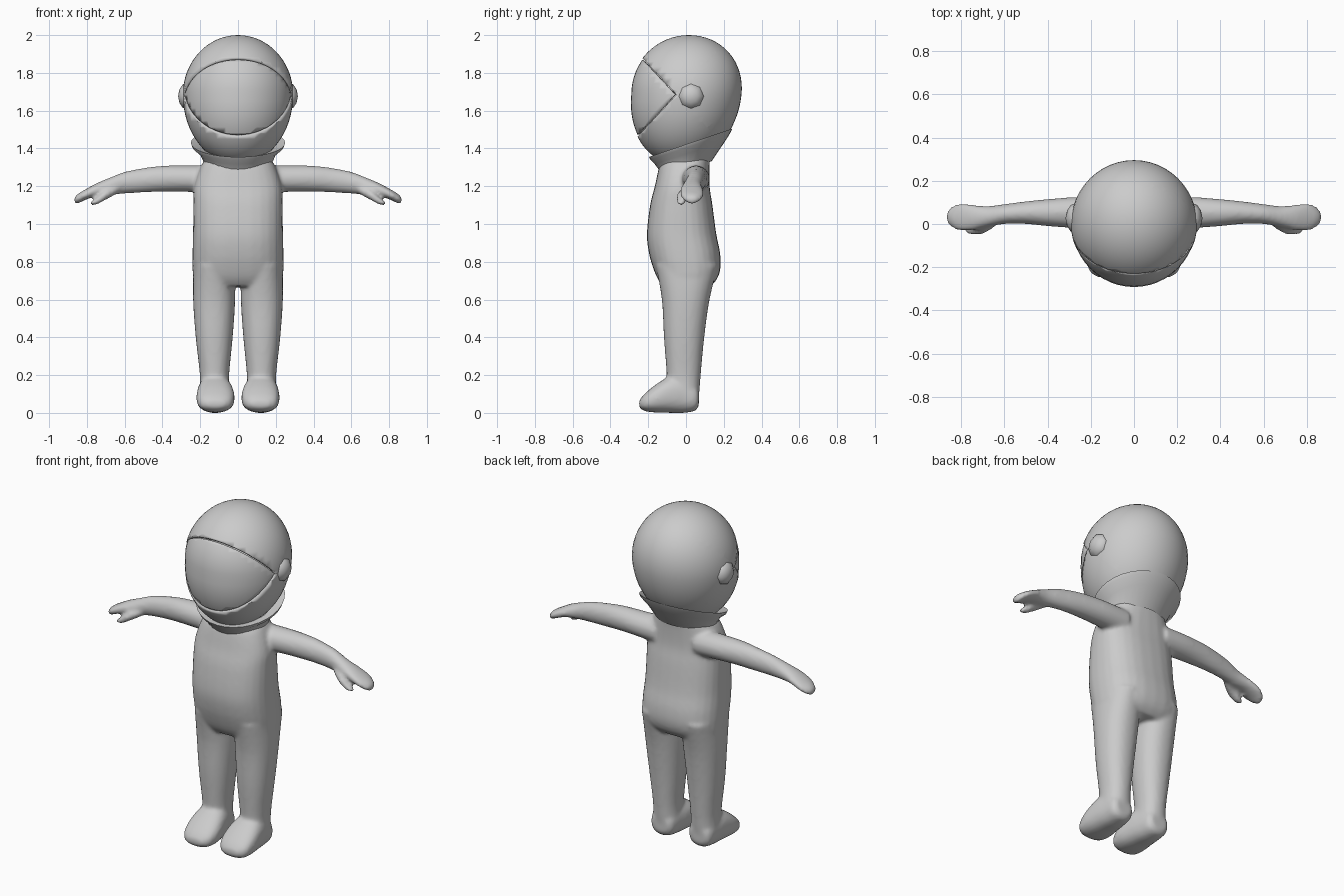
import bpy, bmesh, math
from mathutils import Vector

if "Cube" in bpy.data.objects:
    bpy.data.objects.remove(bpy.data.objects["Cube"])


def finish(name, bm, angle=40):
    bmesh.ops.recalc_face_normals(bm, faces=bm.faces[:])
    me = bpy.data.meshes.new(name)
    bm.to_mesh(me)
    bm.free()
    ob = bpy.data.objects.new(name, me)
    bpy.context.collection.objects.link(ob)
    bpy.ops.object.select_all(action='DESELECT')
    ob.select_set(True)
    bpy.context.view_layer.objects.active = ob
    bpy.ops.object.shade_smooth_by_angle(angle=math.radians(angle))
    return ob


def densify(rows, n=4):
    """Catmull-Rom interpolation of the section rows."""
    out = []
    for i in range(len(rows) - 1):
        p = [rows[max(i - 1, 0)], rows[i], rows[i + 1], rows[min(i + 2, len(rows) - 1)]]
        for k in range(n):
            t = k / n
            out.append([0.5 * (2 * b + (c - a) * t + (2 * a - 5 * b + 4 * c - d) * t * t
                               + (3 * b - a - 3 * c + d) * t ** 3) for a, b, c, d in zip(*p)])
    return out + [list(rows[-1])]


def loft(bm, rows, axis, side=1, power=2.0, n=28):
    """Tube along an axis; row = (position, a0, a1, b0, b1) section limits."""
    loops = []
    for t, a0, a1, b0, b1 in densify(rows):
        ring = []
        for i in range(n):
            w = 2 * math.pi * i / n
            c, s = math.cos(w), math.sin(w)
            a = (a0 + a1) / 2 + (a1 - a0) / 2 * math.copysign(abs(c) ** (2 / power), c)
            b = (b0 + b1) / 2 + (b1 - b0) / 2 * math.copysign(abs(s) ** (2 / power), s)
            x, y, z = {'x': (t, a, b), 'y': (a, t, b), 'z': (a, b, t)}[axis]
            ring.append(bm.verts.new((side * x, y, z)))
        loops.append(ring)
    for r, q in zip(loops, loops[1:]):
        for i in range(n):
            bm.faces.new((r[i], r[(i + 1) % n], q[(i + 1) % n], q[i]))
    bm.faces.new(loops[0])
    bm.faces.new(loops[-1])


# Suit: torso, legs, feet, arms and thumbs blended into one skin
bm = bmesh.new()
loft(bm, [(1.36, -.16, .16, -.11, .13), (1.31, -.195, .195, -.14, .125),
          (1.2, -.232, .232, -.165, .125), (1.1, -.237, .237, -.19, .14),
          (.95, -.238, .238, -.207, .16), (.85, -.241, .241, -.197, .18),
          (.77, -.241, .241, -.175, .183), (.71, -.235, .235, -.15, .165),
          (.67, -.2, .2, -.12, .13)], 'z', power=2.5)
for s in (-1, 1):
    loft(bm, [(.78, .02, .236, -.16, .17), (.6, .015, .238, -.128, .125),
              (.4, .028, .224, -.117, .097), (.2, .047, .202, -.102, .078),
              (.1, .045, .203, -.1, .07), (.03, .06, .19, -.09, .055)], 'z', s, 2.2)
    loft(bm, [(.068, .08, .17, .04, .12), (.05, .055, .195, .012, .15),
              (-.01, .04, .205, 0, .19), (-.08, .026, .215, 0, .195),
              (-.16, .018, .22, .002, .15), (-.22, .035, .205, .01, .1),
              (-.248, .075, .165, .03, .065)], 'y', s, 2.4)
    loft(bm, [(.13, -.03, .125, 1.16, 1.31), (.27, -.02, .125, 1.17, 1.31),
              (.4, -.01, .115, 1.171, 1.308), (.5, 0, .105, 1.167, 1.296),
              (.6, 0, .092, 1.161, 1.276), (.68, -.015, .083, 1.152, 1.245),
              (.75, -.03, .09, 1.146, 1.215), (.81, -.032, .095, 1.127, 1.182),
              (.85, -.01, .075, 1.107, 1.158), (.868, .015, .05, 1.112, 1.138)], 'x', s)
    loft(bm, [(.64, -.01, .04, 1.16, 1.2), (.7, -.047, .01, 1.128, 1.18),
              (.75, -.05, .0, 1.102, 1.14), (.782, -.04, -.012, 1.1, 1.118)], 'x', s)
suit = finish("suit_body", bm)
rm = suit.modifiers.new("blend", 'REMESH')
rm.mode = 'VOXEL'
rm.voxel_size = .011
rm.use_smooth_shade = True
sm = suit.modifiers.new("soften", 'SMOOTH')
sm.factor = .5
sm.iterations = 6

# Helmet: egg-shaped sphere split along a wedge into shell and visor
CZ = 1.685


def helmet_part(name, scale, apex_y, keep_front, thickness):
    bm = bmesh.new()
    bmesh.ops.create_uvsphere(bm, u_segments=48, v_segments=32, radius=1)
    for v in bm.verts:
        x, y, z = v.co
        lean = .1 * (.5 + .5 * y) if z > 0 else .1
        z *= .315 if z > 0 else .37
        v.co = Vector((x * .292, y * .294 + lean * z, z)) * scale + Vector((0, 0, CZ))
    for slope in (.93, -.93):
        bmesh.ops.bisect_plane(bm, geom=bm.verts[:] + bm.edges[:] + bm.faces[:],
                               plane_co=(0, apex_y, CZ), plane_no=(0, 1, slope))
    drop = []
    for f in bm.faces:
        c = f.calc_center_median()
        if (c.y < apex_y - .93 * abs(c.z - CZ)) != keep_front:
            drop.append(f)
    bmesh.ops.delete(bm, geom=drop, context='FACES')
    ob = finish(name, bm)
    so = ob.modifiers.new("thickness", 'SOLIDIFY')
    so.thickness = thickness
    so.offset = -1
    return ob


helmet_part("helmet_shell", 1, -.05, False, .025)
helmet_part("helmet_visor", .985, -.058, True, .02)

# Ear discs: low-poly domes on the helmet sides
for s, side in ((1, "left"), (-1, "right")):
    bm = bmesh.new()
    bmesh.ops.create_uvsphere(bm, u_segments=8, v_segments=6, radius=1)
    for v in bm.verts:
        x, y, z = v.co
        v.co = (s * (.267 + .05 * z), .026 + .072 * x, 1.677 + .072 * y)
    finish("ear_disc_" + side, bm, 60)

# Collar: tilted flaring ring around the neck
bm = bmesh.new()
loops = []
for rx, ry, cy, cz, tilt in ((.19, .165, .02, 1.41, .34), (.25, .221, .024, 1.43, .34),
                             (.243, .212, .024, 1.412, .34), (.203, .186, .02, 1.377, .32),
                             (.175, .14, -.005, 1.31, .15)):
    ring = []
    for i in range(32):
        w = 2 * math.pi * i / 32
        dy = ry * math.sin(w)
        ring.append(bm.verts.new((rx * math.cos(w), cy + dy, cz + tilt * dy)))
    loops.append(ring)
for r, q in zip(loops, loops[1:]):
    for i in range(32):
        bm.faces.new((r[i], r[(i + 1) % 32], q[(i + 1) % 32], q[i]))
finish("neck_collar", bm, 35)
